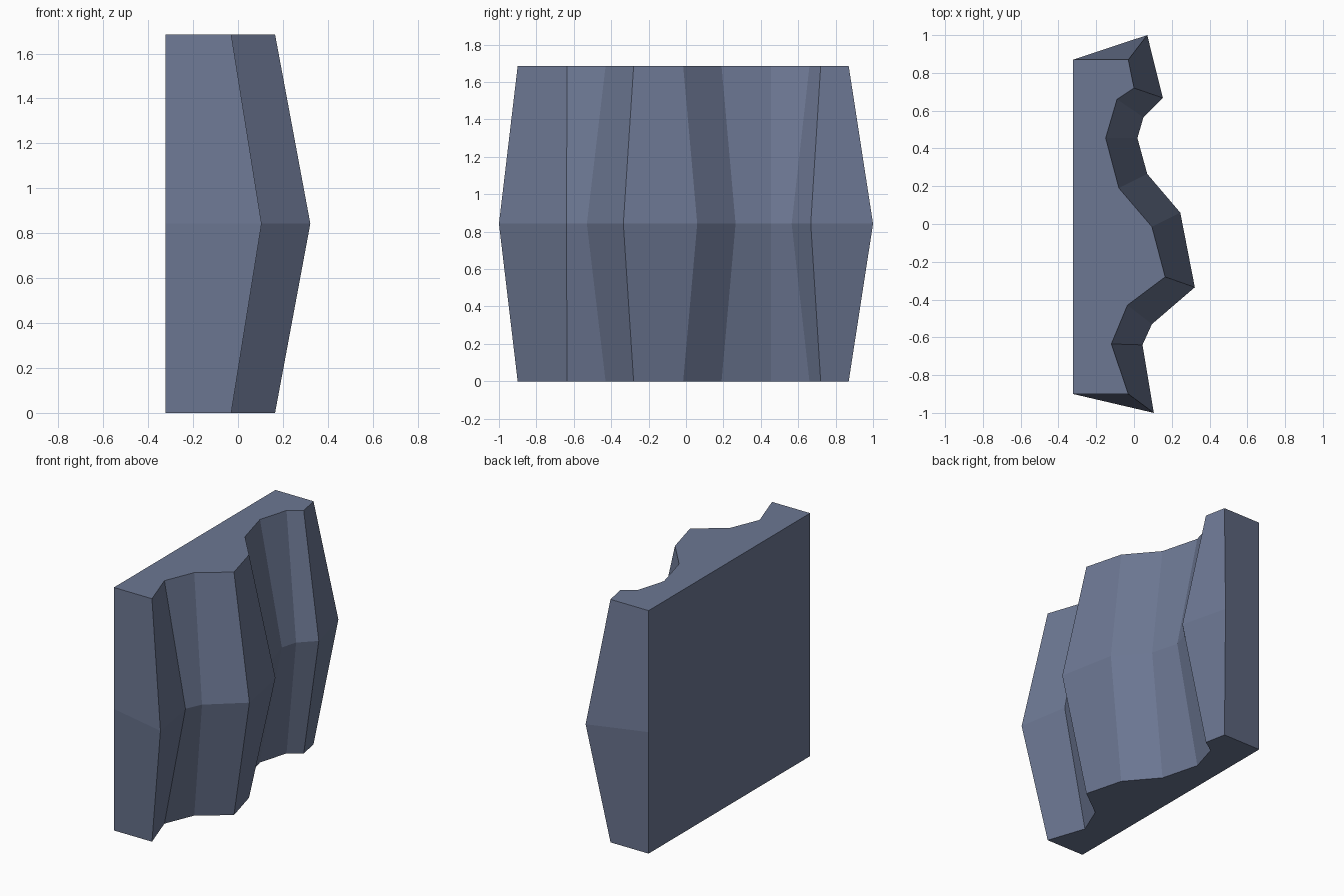
import bpy
import bmesh

cube = bpy.data.objects.get("Cube")
if cube:
    bpy.data.objects.remove(cube, do_unlink=True)

HEIGHT = 1.685
BACK_X = -0.322
BACK_Y = (-0.9, 0.87)

# Carved edge (x, y) at the top and bottom, and the bulging one at mid height
END_EDGE = [(-0.03, -0.9), (-0.12, -0.635), (-0.035, -0.43), (0.165, -0.28),
            (0.095, -0.015), (-0.08, 0.19), (-0.15, 0.455), (-0.09, 0.66),
            (0.0, 0.72), (-0.03, 0.87)]
MID_EDGE = [(0.105, -1.0), (0.045, -0.64), (0.095, -0.53), (0.322, -0.335),
            (0.245, 0.06), (0.07, 0.265), (0.018, 0.455), (0.05, 0.565),
            (0.153, 0.667), (0.07, 1.0)]

# The single slate blue colour
slate = bpy.data.materials.new("slate_blue")
slate.use_nodes = True
colour = (0.15, 0.185, 0.29, 1.0)
slate.diffuse_color = colour
slate.node_tree.nodes["Principled BSDF"].inputs["Base Color"].default_value = colour


def ring(bm, edge, z):
    """One closed outline: straight back plus the carved edge."""
    outline = [(BACK_X, BACK_Y[0])] + edge + [(BACK_X, BACK_Y[1])]
    return [bm.verts.new((x, y, z)) for x, y in outline]


# Slab lofted through the three outlines
bm = bmesh.new()
rings = [ring(bm, END_EDGE, 0), ring(bm, MID_EDGE, HEIGHT / 2),
         ring(bm, END_EDGE, HEIGHT)]
count = len(rings[0])
for low, high in zip(rings, rings[1:]):
    for i in range(count):
        j = (i + 1) % count
        bm.faces.new((low[i], low[j], high[j], high[i]))

# Flat caps
bm.faces.new(list(reversed(rings[0])))
bm.faces.new(rings[-1])
bmesh.ops.recalc_face_normals(bm, faces=bm.faces[:])

mesh = bpy.data.meshes.new("fluted_wall_slab")
bm.to_mesh(mesh)
bm.free()
mesh.materials.append(slate)
slab = bpy.data.objects.new("fluted_wall_slab", mesh)
bpy.context.collection.objects.link(slab)
